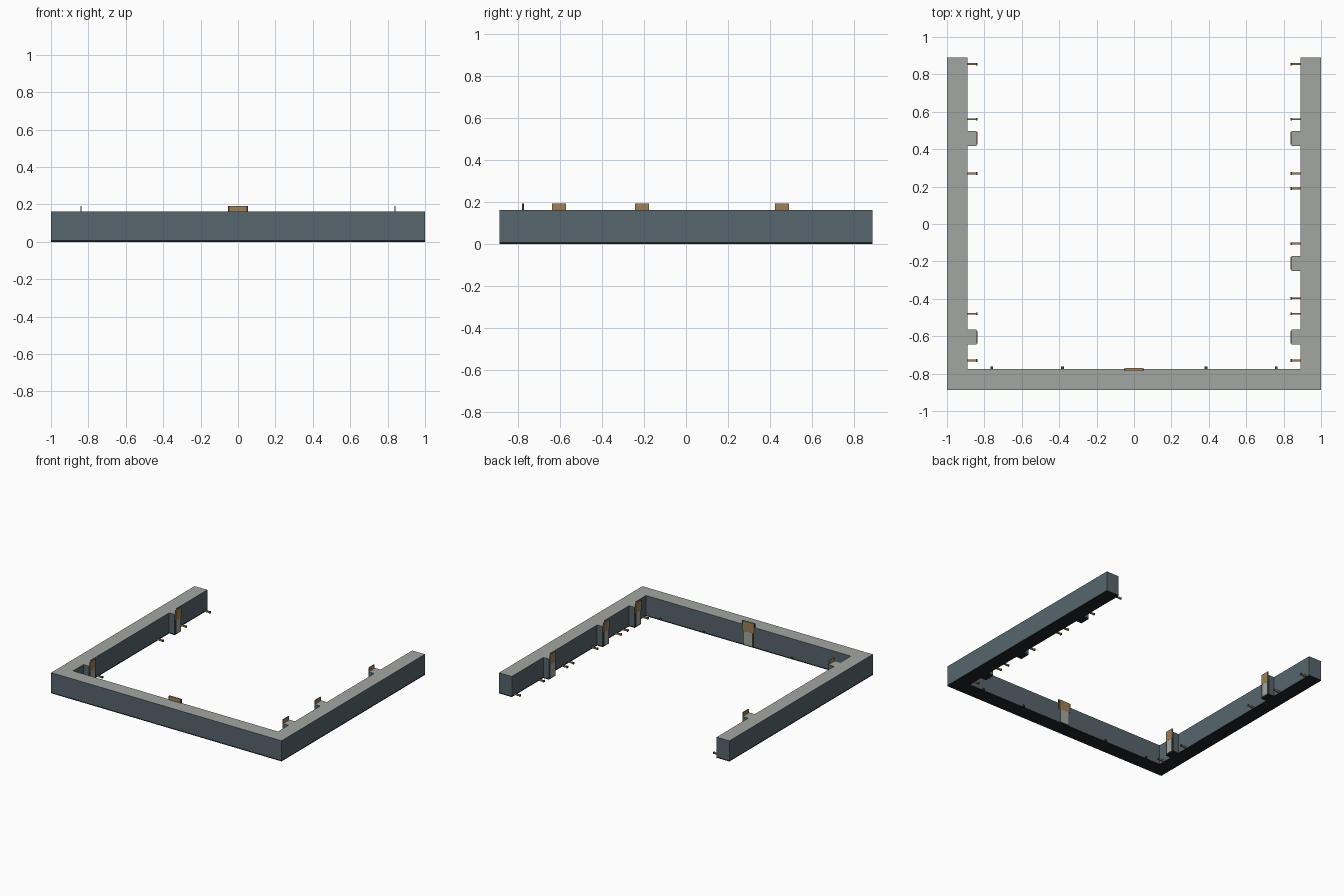
import bpy, bmesh

if "Cube" in bpy.data.objects:
    bpy.data.objects.remove(bpy.data.objects["Cube"])


def srgb(r, g, b):
    return tuple(((c / 255 + 0.055) / 1.055) ** 2.4 if c > 10 else c / 3294 for c in (r, g, b)) + (1,)


def material(name, rgb):
    m = bpy.data.materials.new(name)
    m.diffuse_color = srgb(*rgb)
    m.use_nodes = True
    m.node_tree.nodes["Principled BSDF"].inputs["Base Color"].default_value = m.diffuse_color
    return m


WALL = material("slate wall", (86, 102, 108))
ROOF = material("grey roof", (162, 166, 162))
BASE = material("dark base", (28, 34, 36))
TAN = material("tan sign", (158, 128, 90))
BROWN = material("dark brown", (84, 66, 46))
PALE = material("pale door", (165, 168, 162))


def link(bm, name, mats):
    me = bpy.data.meshes.new(name)
    bmesh.ops.recalc_face_normals(bm, faces=bm.faces)
    bm.to_mesh(me)
    bm.free()
    for m in mats:
        me.materials.append(m)
    ob = bpy.data.objects.new(name, me)
    bpy.context.collection.objects.link(ob)
    return ob


def box(name, x, y, z, mat):
    bm = bmesh.new()
    bmesh.ops.create_cube(bm, size=1)
    for v in bm.verts:
        v.co = [r[0] if c < 0 else r[1] for c, r in zip(v.co, (x, y, z))]
    return link(bm, name, [mat])


def prism(name, outline, z0, z1, mats, roofed):
    bm = bmesh.new()
    face = bm.faces.new([bm.verts.new((x, y, z0)) for x, y in outline])
    top = bmesh.ops.extrude_face_region(bm, geom=[face])["geom"]
    for v in top:
        if isinstance(v, bmesh.types.BMVert):
            v.co.z = z1
    bmesh.ops.recalc_face_normals(bm, faces=bm.faces)
    if roofed:
        for f in bm.faces:
            f.material_index = 1 if f.normal.z > 0.5 else 0
    return link(bm, name, mats)


# U-shaped plan with a porch block at each side entrance
X_IN, X_PORCH, Y0, Y1, Y_IN = 0.89, 0.842, -0.888, 0.89, -0.775
H, PLINTH = 0.162, 0.009
right_porches = [-0.605, -0.21, 0.458]
left_porches = [-0.605, 0.458]


def inner_edge(side, centres):
    pts = [(side * X_IN, Y_IN)]
    for c in centres:
        pts += [(side * X_IN, c - 0.04), (side * X_PORCH, c - 0.04),
                (side * X_PORCH, c + 0.04), (side * X_IN, c + 0.04)]
    return pts + [(side * X_IN, Y1)]


plan = [(-1, Y0), (1, Y0), (1, Y1)] + inner_edge(1, right_porches)[::-1]
plan += inner_edge(-1, left_porches) + [(-1, Y1)]
prism("building", plan, PLINTH, H, [WALL, ROOF], True)
prism("plinth", plan, 0, PLINTH, [BASE], False)

# side entrances: sign over a framed door
for side, centres in ((1, right_porches), (-1, left_porches)):
    for c in centres:
        def plate(name, depth, half, z0, z1, mat):
            xs = sorted((side * (X_PORCH + 0.001), side * (X_PORCH - depth)))
            box(name, xs, (c - half, c + half), (z0, z1), mat)
        plate("sign", 0.006, 0.034, 0.115, 0.192, TAN)
        plate("door_frame", 0.003, 0.034, 0.01, 0.115, BROWN)
        plate("door", 0.005, 0.026, 0.01, 0.115, PALE)

# main entrance in the cross wing
box("main_sign", (-0.046, 0.046), (-0.782, -0.771), (0.115, 0.192), TAN)
for s in (-1, 1):
    box("sign_end", sorted((s * 0.046, s * 0.054)), (-0.782, -0.773), (0.115, 0.192), BROWN)
box("main_door_frame", (-0.042, 0.042), (-0.777, -0.772), (0.01, 0.115), BROWN)
box("main_door", (-0.034, 0.034), (-0.777, -0.770), (0.01, 0.115), PALE)

# low bars standing out from the inner walls, with dark end caps
bars = {1: [0.855, 0.56, 0.27, 0.19, -0.105, -0.397, -0.48, -0.73],
        -1: [0.855, 0.56, 0.27, -0.48, -0.73]}
for side, ys in bars.items():
    for y in ys:
        box("bar", sorted((side * 0.895, side * 0.844)), (y - 0.005, y + 0.005), (0.006, 0.018), TAN)
        box("bar_cap", sorted((side * 0.844, side * 0.838)), (y - 0.007, y + 0.007), (0.005, 0.02), BROWN)
for x in (-0.76, -0.382, 0.385, 0.76):
    box("short_bar", (x - 0.007, x + 0.007), (-0.777, -0.763), (0.006, 0.018), BROWN)
